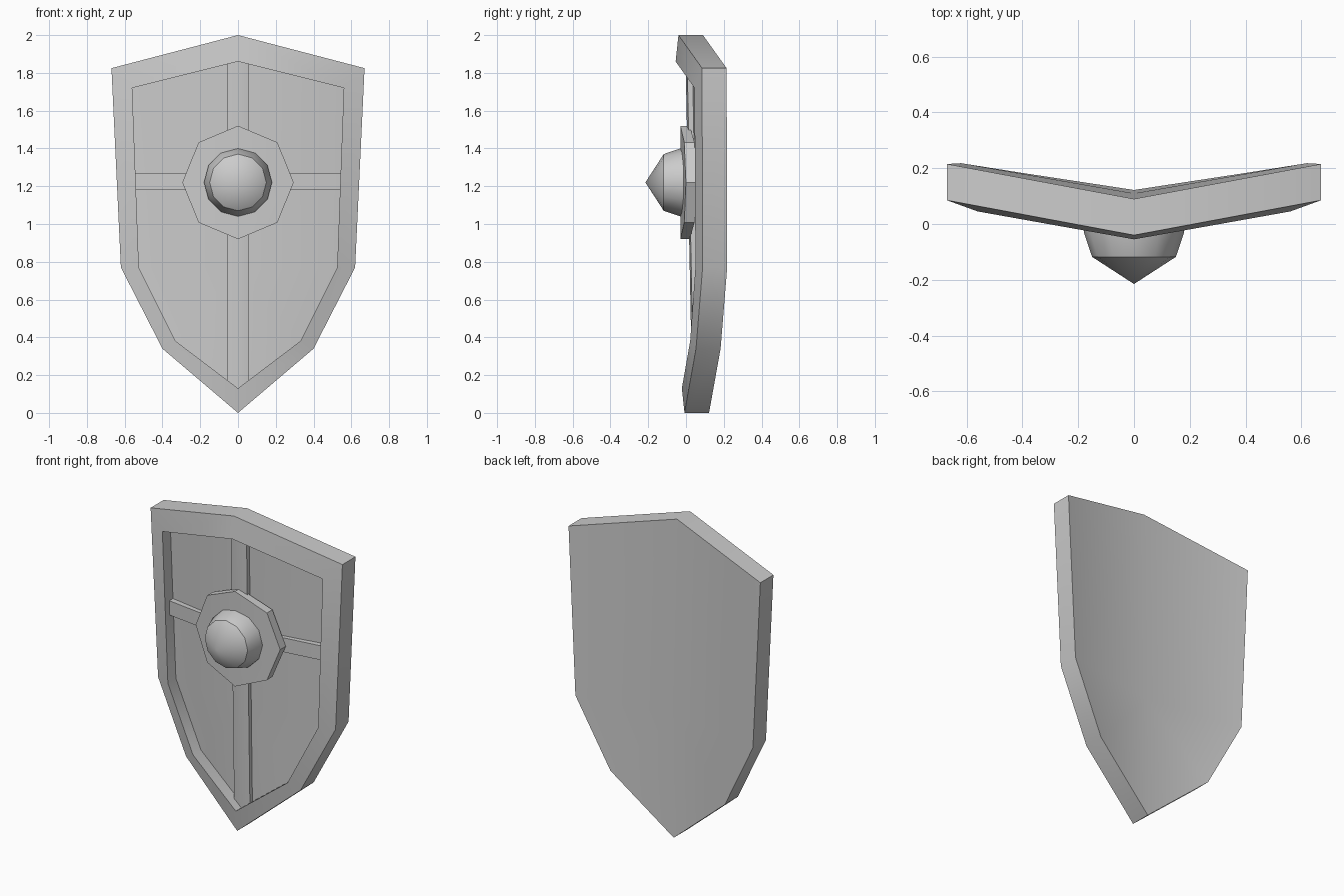
import bpy, bmesh, math

if "Cube" in bpy.data.objects:
    bpy.data.objects.remove(bpy.data.objects["Cube"])


def mirrored(name, verts, faces, angle=35):
    """Build the right half, mirror it over x = 0, weld and shade it."""
    bm = bmesh.new()
    vs = [bm.verts.new(v) for v in verts]
    for f in faces:
        bm.faces.new([vs[i] for i in f])
    bmesh.ops.mirror(bm, geom=bm.verts[:] + bm.edges[:] + bm.faces[:],
                     axis='X', merge_dist=0.0005)
    bmesh.ops.remove_doubles(bm, verts=bm.verts[:], dist=0.0005)
    bmesh.ops.recalc_face_normals(bm, faces=bm.faces[:])
    me = bpy.data.meshes.new(name)
    bm.to_mesh(me)
    bm.free()
    ob = bpy.data.objects.new(name, me)
    bpy.context.collection.objects.link(ob)
    bpy.ops.object.select_all(action='DESELECT')
    ob.select_set(True)
    bpy.context.view_layer.objects.active = ob
    bpy.ops.object.shade_smooth_by_angle(angle=math.radians(angle))
    return ob


def slab(name, outline, front, back):
    """Half outline in x/z, running from the centre line back to it, with thickness in y."""
    n = len(outline)
    verts = [(x, front(x, z), z) for x, z in outline]
    verts += [(x, back(x, z), z) for x, z in outline]
    faces = [list(range(n)), list(range(n, 2 * n))]
    faces += [(i, i + 1, n + i + 1, n + i) for i in range(n - 1)]
    return mirrored(name, verts, faces, 20)


# Shield body: folded back, raised rim and recessed panel
outer = [(0, -0.04, 2), (0.67, 0.085, 1.825), (0.62, 0.088, 0.77),
         (0.40, 0.053, 0.34), (0, -0.008, 0)]
inner = [(0, -0.055, 1.86), (0.56, 0.045, 1.72), (0.525, 0.05, 0.77),
         (0.33, 0.022, 0.38), (0, -0.022, 0.13)]


def push(ring, d):
    return [(x, y + d, z) for x, y, z in ring]


rings = [push(outer, 0.13), outer, inner, push(inner, 0.08)]
verts = [v for r in rings for v in r]
faces = [(5 * k + i, 5 * k + i + 1, 5 * k + i + 6, 5 * k + i + 5)
         for k in range(3) for i in range(4)]
for k in (0, 3):  # close the back and the panel along the centre fold
    top, bottom = rings[k][0], rings[k][4]
    c = len(verts)
    for j in (2, 3):
        z = rings[k][j][2]
        t = (top[2] - z) / (top[2] - bottom[2])
        verts.append((0, top[1] + t * (bottom[1] - top[1]), z))
    a = 5 * k
    faces += [(a, a + 1, a + 2, c), (c, a + 2, a + 3, c + 1), (c + 1, a + 3, a + 4)]
mirrored("shield_body", verts, faces, 40)

# Raised cross bars on the panel
slab("vertical_bar", [(0, 1.88), (0.055, 1.86), (0.055, 0.13), (0, 0.10)],
     lambda x, z: 0.035 - 0.02 * z + 0.15 * x,
     lambda x, z: 0.085 - 0.02 * z + 0.15 * x)
slab("horizontal_bar", [(0, 1.27), (0.56, 1.27), (0.56, 1.18), (0, 1.18)],
     lambda x, z: 0.015 + 0.14 * x,
     lambda x, z: 0.065 + 0.14 * x)

# Octagonal boss plate, folded like the shield
octagon = [(0.295 * math.sin(i * math.pi / 4), 1.22 + 0.30 * math.cos(i * math.pi / 4))
           for i in range(5)]
slab("boss_plate", octagon,
     lambda x, z: -0.03 + 0.1 * x,
     lambda x, z: 0.02 + 0.12 * x)

# Pointed boss
verts = []
for r, y in ((0.18, 0.0), (0.18, -0.03), (0.15, -0.118)):
    verts += [(r * math.sin(i * math.pi / 6), y, 1.22 + r * math.cos(i * math.pi / 6))
              for i in range(7)]
verts.append((0, -0.215, 1.22))
faces = [(7 * k + i, 7 * k + i + 1, 7 * k + i + 8, 7 * k + i + 7)
         for k in range(2) for i in range(6)]
faces += [(14 + i, 15 + i, 21) for i in range(6)]
faces.append(tuple(range(7)))
mirrored("boss", verts, faces, 35)
